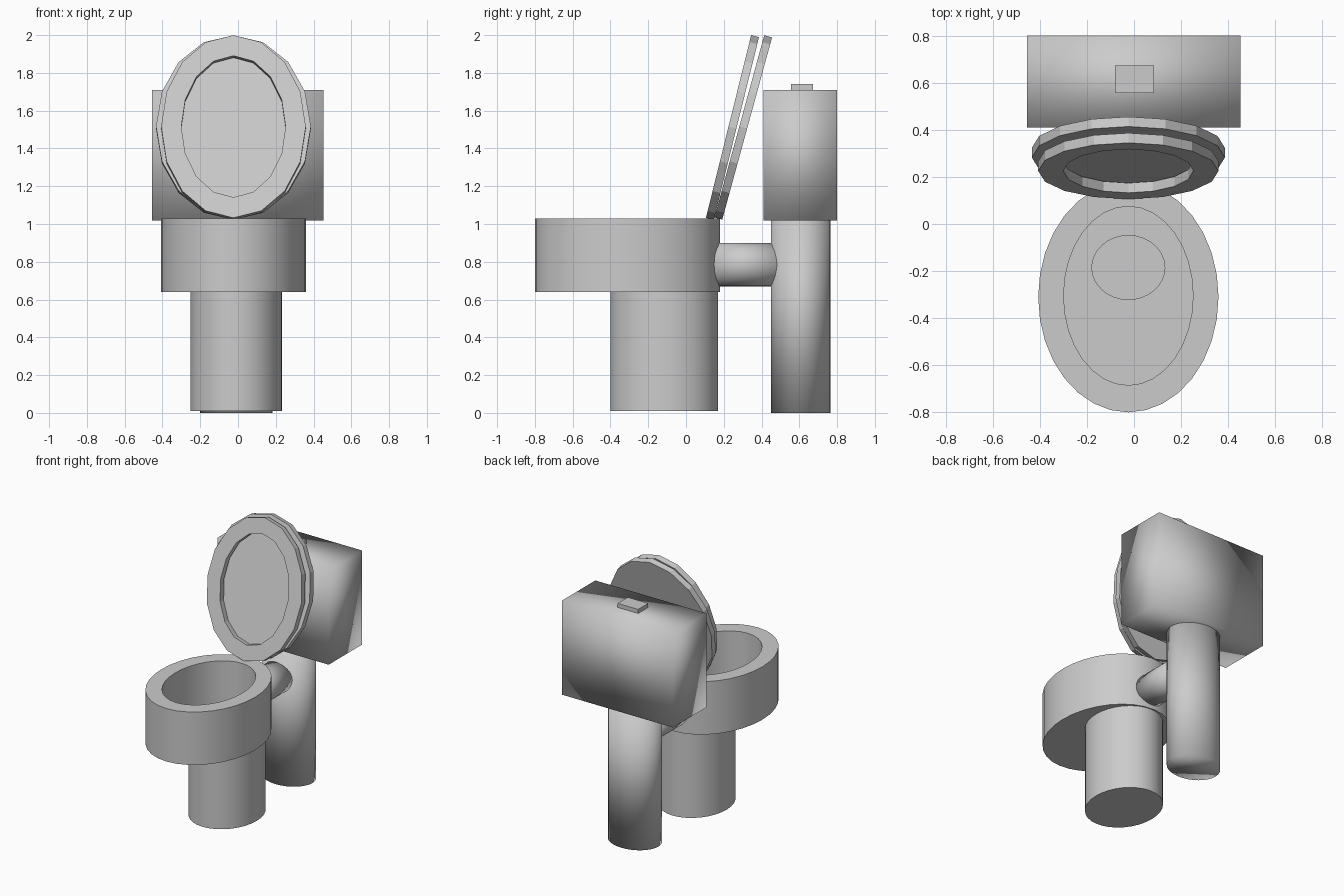
import bpy, bmesh
from math import pi, sin, cos, radians

if "Cube" in bpy.data.objects:
    bpy.data.objects.remove(bpy.data.objects["Cube"])


def finish(name, bm, loc=(0, 0, 0), rot_x=0.0, smooth=None):
    bmesh.ops.recalc_face_normals(bm, faces=bm.faces[:])
    me = bpy.data.meshes.new(name)
    bm.to_mesh(me)
    bm.free()
    ob = bpy.data.objects.new(name, me)
    bpy.context.collection.objects.link(ob)
    ob.location = loc
    ob.rotation_euler = (rot_x, 0, 0)
    if smooth is not None:
        bpy.ops.object.select_all(action='DESELECT')
        ob.select_set(True)
        bpy.context.view_layer.objects.active = ob
        if smooth >= 180:
            bpy.ops.object.shade_smooth()
        else:
            bpy.ops.object.shade_smooth_by_angle(angle=radians(smooth))
    return ob


def loft(name, rings, n, caps=(True, True), closed=False, **kw):
    """Skin elliptical rings given as (cx, cy, rx, ry, z)."""
    bm = bmesh.new()
    loops = []
    for cx, cy, rx, ry, z in rings:
        loops.append([bm.verts.new((cx + rx * sin(2 * pi * i / n),
                                    cy + ry * cos(2 * pi * i / n), z)) for i in range(n)])
    pairs = list(zip(loops, loops[1:]))
    if closed:
        pairs.append((loops[-1], loops[0]))
    for a, b in pairs:
        for i in range(n):
            j = (i + 1) % n
            bm.faces.new((a[i], a[j], b[j], b[i]))
    if not closed:
        for cap, loop in zip(caps, (loops[0], loops[-1])):
            if cap:
                bm.faces.new(loop)
    return finish(name, bm, **kw)


def box(name, lo, hi, smooth=None):
    bm = bmesh.new()
    bmesh.ops.create_cube(bm, size=1)
    size = [h - l for l, h in zip(lo, hi)]
    bmesh.ops.scale(bm, vec=size, verts=bm.verts)
    return finish(name, bm, loc=[(l + h) / 2 for l, h in zip(lo, hi)], smooth=smooth)


CX = -0.024

# bowl with flat floor and a drain well
loft("bowl", [
    (CX, -0.31, 0.383, 0.49, 0.64),
    (CX, -0.31, 0.383, 0.49, 1.03),
    (CX, -0.305, 0.275, 0.38, 1.03),
    (CX, -0.305, 0.275, 0.38, 0.69),
    (CX, -0.185, 0.155, 0.136, 0.69),
    (CX, -0.185, 0.155, 0.136, 0.645),
], 32, smooth=30)

# pedestal under the bowl
loft("pedestal", [(-0.009, -0.115, 0.243, 0.285, 0.01),
                  (-0.009, -0.115, 0.243, 0.285, 0.64)], 32, smooth=30)

# rear column and connecting pipe
loft("rear_column", [(-0.009, 0.607, 0.192, 0.158, 0.0),
                     (-0.009, 0.607, 0.192, 0.158, 1.02)], 32, smooth=180)
loft("connecting_pipe", [(0, 0, 0.115, 0.115, -0.19),
                         (0, 0, 0.115, 0.115, 0.19)], 32,
     loc=(-0.009, 0.315, 0.785), rot_x=pi / 2, smooth=180)

# water tank and flush button
box("tank", (-0.455, 0.41, 1.018), (0.452, 0.80, 1.71), smooth=180)
box("flush_button", (-0.081, 0.556, 1.70), (0.085, 0.673, 1.74))

# raised seat ring
T = 0.0215
loft("seat", [(0, 0, 0.383, 0.498, -T), (0, 0, 0.383, 0.498, T),
              (0, 0, 0.276, 0.386, T), (0, 0, 0.276, 0.386, -T)],
     16, closed=True, loc=(CX, 0.246, 1.511), rot_x=radians(90 - 13.9))

# raised lid behind the seat
loft("lid", [(0, 0, 0.41, 0.5, -T), (0, 0, 0.41, 0.5, T)],
     16, loc=(CX, 0.303, 1.511), rot_x=radians(90 - 15.3))
